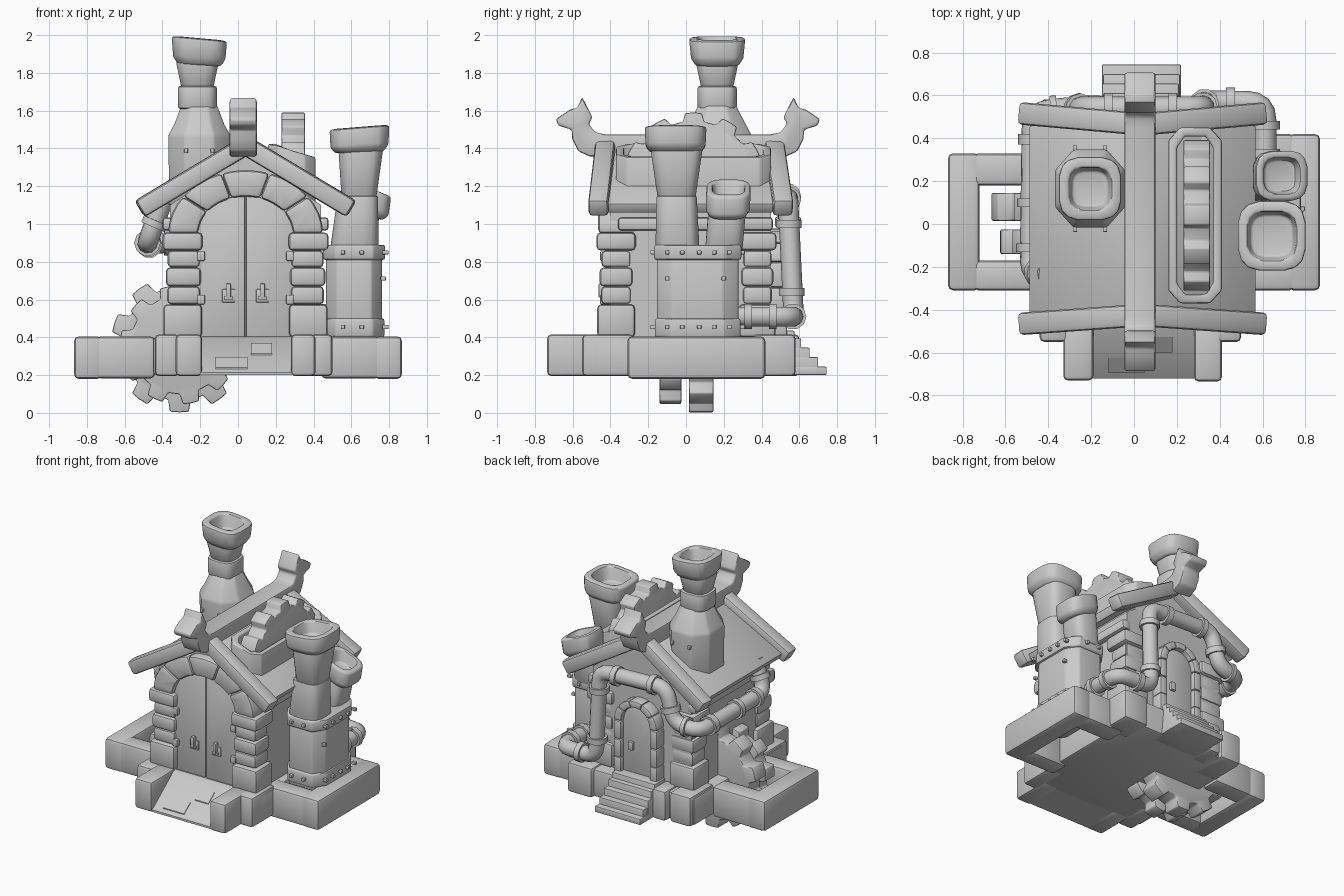
import bpy, bmesh, math
from mathutils import Vector

if "Cube" in bpy.data.objects:
    bpy.data.objects.remove(bpy.data.objects["Cube"])

mat = bpy.data.materials.new("light grey")
mat.diffuse_color = (0.6, 0.6, 0.6, 1)
mat.use_nodes = True
mat.node_tree.nodes["Principled BSDF"].inputs["Base Color"].default_value = mat.diffuse_color
CX = 0.04  # centre line of the house


def finish(name, bm, bevel=0.0):
    bmesh.ops.recalc_face_normals(bm, faces=bm.faces)
    if bevel:
        edges = [e for e in bm.edges if len(e.link_faces) == 2 and e.calc_face_angle(0) > 0.5]
        bmesh.ops.bevel(bm, geom=edges, offset=bevel, segments=2, profile=0.5,
                        affect='EDGES', clamp_overlap=True)
    me = bpy.data.meshes.new(name)
    bm.to_mesh(me)
    bm.free()
    return add(name, me)


def add(name, me):
    me.materials.clear()
    me.materials.append(mat)
    for p in me.polygons:
        p.use_smooth = True
    me.set_sharp_from_angle(angle=math.radians(40))
    ob = bpy.data.objects.new(name, me)
    bpy.context.collection.objects.link(ob)
    return ob


def prism(name, pts, plane, a, b, bevel=0.0):
    """Polygon in plane xy, xz or yz, extruded along the third axis from a to b."""
    place = {'xy': lambda u, v, t: (u, v, t), 'xz': lambda u, v, t: (u, t, v),
             'yz': lambda u, v, t: (t, u, v)}[plane]
    bm = bmesh.new()
    lo = [bm.verts.new(place(u, v, a)) for u, v in pts]
    hi = [bm.verts.new(place(u, v, b)) for u, v in pts]
    bm.faces.new(lo)
    bm.faces.new(hi)
    for i in range(len(pts)):
        j = (i + 1) % len(pts)
        bm.faces.new((lo[i], lo[j], hi[j], hi[i]))
    return finish(name, bm, bevel)


def box(name, x0, x1, y0, y1, z0, z1, bevel=0.018):
    return prism(name, [(x0, y0), (x1, y0), (x1, y1), (x0, y1)], 'xy', z0, z1, bevel)


def beam(name, p, q, w, h, bevel=0.018):
    """Box between two points, w wide sideways and h high."""
    p, q = Vector(p), Vector(q)
    d = (q - p).normalized()
    side = d.cross(Vector((0, 0, 1))).normalized()
    up = side.cross(d)
    bm = bmesh.new()
    ends = [[bm.verts.new(c + side * w / 2 * s + up * h / 2 * t)
             for s, t in ((-1, -1), (1, -1), (1, 1), (-1, 1))] for c in (p, q)]
    for e in ends:
        bm.faces.new(e)
    for i in range(4):
        j = (i + 1) % 4
        bm.faces.new((ends[0][i], ends[0][j], ends[1][j], ends[1][i]))
    return finish(name, bm, bevel)


def loft(name, rings, n=16, power=0.6, bevel=0.012):
    """Rings are (cx, cy, z, half_x, half_y, tilt in x), joined bottom to top."""
    bm = bmesh.new()
    loops = []
    for cx, cy, z, hx, hy, tilt in rings:
        loop = []
        for i in range(n):
            a = 2 * math.pi * (i + 0.5) / n
            c, s = math.cos(a), math.sin(a)
            x = math.copysign(abs(c) ** power, c) * hx
            y = math.copysign(abs(s) ** power, s) * hy
            loop.append(bm.verts.new((cx + x, cy + y, z - tilt * x)))
        loops.append(loop)
    bm.faces.new(loops[0])
    bm.faces.new(loops[-1])
    for a, b in zip(loops, loops[1:]):
        for i in range(n):
            j = (i + 1) % n
            bm.faces.new((a[i], a[j], b[j], b[i]))
    return finish(name, bm, bevel)


def tube(name, pts, r, round_by=0.08, res=3):
    pts = [Vector(p) for p in pts]
    path = [pts[0]]
    for a, b, c in zip(pts, pts[1:], pts[2:]):  # rounded corners
        k = min(round_by, (a - b).length / 2, (c - b).length / 2)
        s, e = b + (a - b).normalized() * k, b + (c - b).normalized() * k
        path += [s * (1 - t) ** 2 + b * 2 * t * (1 - t) + e * t * t for t in (0, .25, .5, .75, 1)]
    path.append(pts[-1])
    cu = bpy.data.curves.new(name, 'CURVE')
    cu.dimensions = '3D'
    cu.bevel_depth, cu.bevel_resolution, cu.use_fill_caps = r, res, True
    sp = cu.splines.new('POLY')
    sp.points.add(len(path) - 1)
    for sp_pt, p in zip(sp.points, path):
        sp_pt.co = (*p, 1)
    tmp = bpy.data.objects.new(name + "_path", cu)
    me = bpy.data.meshes.new_from_object(tmp)
    bpy.data.objects.remove(tmp)
    return add(name, me)


def gear(name, plane, cu, cv, r, root, teeth, a, b, phase):
    pts, step = [], 2 * math.pi / teeth
    for i in range(teeth):
        for f, rad in ((-.32, root), (-.22, r), (0, r), (.22, r), (.32, root), (.5, root)):
            t = phase + (i + f) * step
            pts.append((cu + rad * math.cos(t), cv + rad * math.sin(t)))
    return prism(name, pts, plane, a, b, 0.008)


def arch(name, cx, cz, ro, rzo, ri, rzi, y0, y1, blocks, bevel):
    for k in range(blocks):
        a0, a1 = math.pi * k / blocks, math.pi * (k + 1) / blocks
        ts = [a0 + (a1 - a0) * i / 4 for i in range(5)]
        pts = [(cx + ro * math.cos(t), cz + rzo * math.sin(t)) for t in ts]
        pts += [(cx + ri * math.cos(t), cz + rzi * math.sin(t)) for t in reversed(ts)]
        prism(name, pts, 'xz', y0, y1, bevel)


def door(name, cx, w, z0, zs, h, y0, y1, half=0):
    ts = [math.pi * i / 16 for i in range(17)]
    if half:
        ts = [t for t in ts if math.cos(t) * half > -1e-6]
    pts = [(cx + w * math.cos(t), zs + h * math.sin(t)) for t in ts]
    lo, hi = (pts[-1][0], z0), (pts[0][0], z0)
    return prism(name, pts + [lo, hi], 'xz', y0, y1, 0.006)


# foundation: floor, side frames with wells, corner blocks
box("floor", -0.45, 0.5, -0.48, 0.55, 0.2, 0.4)
for s, yb, yf, xi, xw in ((-1, 0.33, -0.31, 0.44, 0.72), (1, 0.42, -0.31, 0.44, 0.72)):
    lo, hi = sorted((s * xw, s * 0.868))
    box("base_outer", lo, hi, yf, yb, 0.18, 0.405, 0.025)
    lo, hi = sorted((s * xi, s * (xw + 0.03)))
    box("base_front", lo, hi, yf, -0.17, 0.182, 0.405, 0.025)
    box("base_back", lo, hi, 0.18 if s < 0 else 0.26, yb, 0.182, 0.405, 0.025)
for x0, x1, y0, y1 in ((-0.33, -0.19, -0.73, -0.44), (0.28, 0.41, -0.735, -0.44),
                       (-0.44, -0.31, -0.55, -0.28), (0.38, 0.5, -0.55, -0.28),
                       (-0.44, -0.27, 0.3, 0.58), (0.36, 0.56, 0.35, 0.58), (-0.25, -0.14, 0.42, 0.6)):
    box("foundation_block", x0, x1, y0, y1, 0.195, 0.415, 0.022)

# entry ramp with patch plates, back stairs
prism("ramp", [(-0.72, 0.2), (-0.44, 0.2), (-0.44, 0.405), (-0.48, 0.4), (-0.72, 0.215)], 'yz', -0.2, 0.29)
for x0, x1, t0, t1 in ((-0.12, 0.05, .1, .4), (0.07, 0.18, .5, .8)):
    prism("ramp_patch", [(-0.72 + .24 * t, 0.215 + .185 * t + o) for t, o in
                         ((t0, 0), (t1, 0), (t1, .007), (t0, .007))], 'yz', x0, x1)
for i, (y, z) in enumerate(((0.745, 0.245), (0.7, 0.295), (0.655, 0.345), (0.61, 0.395), (0.575, 0.435))):
    box("stair_step", -0.15 + 0.006 * (i % 2), 0.22 - 0.005 * i, 0.45, y, 0.2, z, 0.008)

# house body with gables
prism("walls", [(-0.36, 0.38), (0.44, 0.38), (0.44, 1.1), (CX, 1.37), (-0.36, 1.1)], 'xz', -0.4, 0.45)
for s in (-1, 1):
    x = CX + s * 0.405
    beam("wall_plate", (x, -0.36, 1.0), (x, 0.46, 1.0), 0.07, 0.07)
    # stone corner pillars
    for y0, y1 in ((-0.47, -0.27), (0.28, 0.475)):
        for z0, z1, g in ((0.4, 0.575, 0.0), (0.575, 0.67, 0.02), (0.67, 0.77, 0.013),
                          (0.77, 0.86, 0.022), (0.86, 0.955, -0.004)):
            lo, hi = sorted((CX + s * (0.23 + g * .5), CX + s * (0.435 - g)))
            box("pillar_stone", lo, hi, y0 + g, y1 - g, z0, z1, 0.022)

# front arch, double doors, hinges and handles
arch("arch_stone", CX, 0.95, 0.41, 0.335, 0.25, 0.195, -0.465, -0.26, 5, 0.022)
for s in (-1, 1):
    door("front_door", CX + s * 0.003, 0.255, 0.4, 0.95, 0.2, -0.43, -0.38, s)
    hx = CX + s * 0.09
    box("handle_plate", hx - .035, hx + .035, -0.44, -0.42, 0.585, 0.655, 0.006)
    box("handle_knob", hx - .012, hx + .012, -0.462, -0.43, 0.61, 0.685, 0.005)
    box("handle_ring", hx - .022, hx + .022, -0.455, -0.435, 0.6, 0.62, 0.005)
    for z in (0.6, 0.83):
        box("hinge", CX + s * .235 - .02, CX + s * .235 + .02, -0.455, -0.42, z - .025, z + .025, 0.006)

# back door with arched frame
arch("back_door_arch", CX, 0.8, 0.175, 0.175, 0.115, 0.125, 0.43, 0.535, 5, 0.012)
for s in (-1, 1):
    for z in (0.4, 0.53, 0.665):
        lo, hi = sorted((CX + s * .115, CX + s * .175))
        box("back_door_jamb", lo, hi, 0.43, 0.535, z, z + .133, 0.012)
door("back_door", CX, 0.12, 0.4, 0.8, 0.13, 0.44, 0.5)
box("back_handle", 0.07, 0.11, 0.49, 0.52, 0.6, 0.66, 0.006)

# roof slabs and bowed barge boards
SL = 0.58
for s in (-1, 1):
    ex = CX + s * 0.53
    pts = [(CX, 1.415), (ex, 1.415 - .53 * SL), (ex - s * .03, 1.365 - .53 * SL), (CX, 1.355)]
    prism("roof_slab", pts, 'xz', -0.42, 0.46, 0.008)
    for ym, ye in ((-0.425, -0.465), (0.465, 0.515)):
        beam("barge_board", (CX, ym, 1.415), (CX + s * 0.56, ye, 1.08), 0.105, 0.1, 0.02)

# ridge beam with carved beast heads at both ends
half = [(0.44, 1.475), (0.49, 1.485), (0.525, 1.53), (0.505, 1.565), (0.56, 1.672), (0.585, 1.615),
        (0.625, 1.605), (0.7, 1.555), (0.685, 1.52), (0.615, 1.5), (0.612, 1.45), (0.58, 1.385), (0.52, 1.358)]
prof = [(0.01 + y, z) for y, z in half] + [(0.01 - y, z) for y, z in reversed(half)]
prism("ridge_beam", prof, 'yz', -0.045, 0.1, 0.012)

# roof cog in its slanted housing
oct_out = [(-.125, -.35), (-.07, -.41), (.07, -.41), (.125, -.35), (.125, .35), (.07, .41), (-.07, .41), (-.125, .35)]
bm = bmesh.new()
rows = []
for k, top in ((1, 0), (1, 1), (.68, 1), (.68, 0)):
    rows.append([bm.verts.new((.285 + u * k, .04 + v * (k if k == 1 else .9),
                               1.39 - u * .28 if top else 1.1)) for u, v in oct_out])
for a, b in zip(rows, rows[1:] + rows[:1]):
    for i in range(8):
        j = (i + 1) % 8
        bm.faces.new((a[i], a[j], b[j], b[i]))
finish("cog_housing", bm, 0.01)
gear("roof_cog", 'yz', 0.04, 1.205, 0.385, 0.34, 12, 0.23, 0.355, math.pi / 2)

# twin water wheels in the left well
gear("large_wheel", 'xz', -0.31, 0.365, 0.362, 0.3, 10, 0.015, 0.145, -math.pi / 2)
gear("small_wheel", 'xz', -0.31, 0.36, 0.315, 0.26, 10, -0.14, -0.025, -math.pi / 2 + 0.2)

# main chimney on the left roof slope
X, Y = -0.205, 0.165
loft("chimney_base", [(X, Y, 1.1, .17, .19, 0), (X, Y, 1.47, .175, .195, 0), (X, Y, 1.53, .14, .16, 0),
                      (X, Y, 1.63, .1, .105, 0)], 8, 0.85)
loft("chimney_collar", [(X - .01, Y, 1.61, .105, .105, 0), (X - .01, Y, 1.73, .105, .105, 0)])
loft("chimney_neck", [(X - .01, Y, 1.72, .085, .085, 0), (X - .01, Y, 1.86, .115, .115, 0)])
loft("chimney_cap", [(X, Y, 1.84, .115, .115, .05), (X, Y, 1.88, .14, .14, .06), (X, Y, 1.98, .148, .15, .09),
                     (X, Y, 1.985, .1, .1, .09), (X, Y, 1.89, .085, .085, 0)])
for dx in (-.07, .07):
    for s in (-1, 1):
        box("chimney_bolt", X + dx - .01, X + dx + .01, Y + s * .19 - .012, Y + s * .19 + .012, 1.375, 1.4, 0.004)

# furnace with banded bolts
FX, FY = 0.615, 0.062
for nm, z0, z1, g in (("furnace_body", .36, .87, 0), ("furnace_low_band", .4, .5, .012), ("furnace_top_band", .81, .89, .016)):
    loft(nm, [(FX, FY, z0, .155 + g, .225 + g, 0), (FX, FY, z1, .155 + g, .225 + g, 0)], 8, 0.55)
for z in (0.455, 0.85):
    for y in (-.1, -.02, .07, .15, .23):
        box("bolt", FX + .15, FX + .182, y - .011, y + .011, z - .011, z + .011, 0.004)
    for x in (-.06, .04):
        for s in (-1, 1):
            lo, hi = sorted((FY + s * .2, FY + s * .25))
            box("bolt", FX + x - .011, FX + x + .011, lo, hi, z - .011, z + .011, 0.004)
for y in (-.1, .2):
    box("bolt", FX + .14, FX + .168, y - .011, y + .011, .7, .722, 0.004)

# furnace stacks
loft("tall_stack_foot", [(.615, -.045, .86, .13, .118, 0), (.635, -.05, 1.15, .108, .108, 0)])
loft("tall_stack_pipe", [(.64, -.05, 1.13, .092, .1, 0), (.65, -.05, 1.4, .12, .14, 0)])
loft("tall_stack_cap", [(.643, -.055, 1.38, .13, .135, -.04), (.643, -.055, 1.41, .155, .16, -.06),
                        (.643, -.055, 1.51, .16, .165, -.08), (.643, -.055, 1.515, .115, .115, -.08),
                        (.643, -.055, 1.42, .1, .1, 0)])
loft("short_stack_pipe", [(.62, .2, .86, .1, .1, 0), (.66, .22, 1.1, .095, .1, .3)])
loft("short_stack_cap", [(.665, .22, 1.06, .1, .1, .4), (.675, .222, 1.09, .122, .118, .4),
                         (.69, .225, 1.19, .122, .118, .4), (.69, .225, 1.195, .085, .085, .4),
                         (.68, .225, 1.11, .075, .075, .3)])

# steam pipe wrapping from the furnace round the back to the left wall
tube("steam_pipe", [(.61, .25, .51), (.61, .565, .51), (.33, .57, .51), (.32, .54, 1.13), (-.22, .54, 1.15),
                    (-.28, .54, .91), (-.47, .52, .89), (-.48, -.22, .9), (-.4, -.23, 1.12)], 0.054)
for a, b in (((.61, .31, .51), (.61, .35, .51)), ((.61, .44, .51), (.61, .48, .51)), ((.47, .567, .51), (.43, .567, .51)),
             ((.327, .56, .62), (.327, .56, .66)), ((.321, .545, .98), (.321, .545, 1.02)),
             ((.2, .54, 1.13), (.16, .54, 1.13)), ((-.1, .54, 1.146), (-.14, .54, 1.146)),
             ((-.25, .54, 1.03), (-.26, .54, .99)), ((-.36, .53, .9), (-.39, .528, .9)),
             ((-.47, .42, .89), (-.47, .37, .89)), ((-.475, .12, .895), (-.475, .08, .895)),
             ((-.48, -.09, .9), (-.48, -.13, .9)), ((-.45, -.225, .985), (-.435, -.226, 1.02))):
    tube("pipe_collar", [a, b], 0.07)
